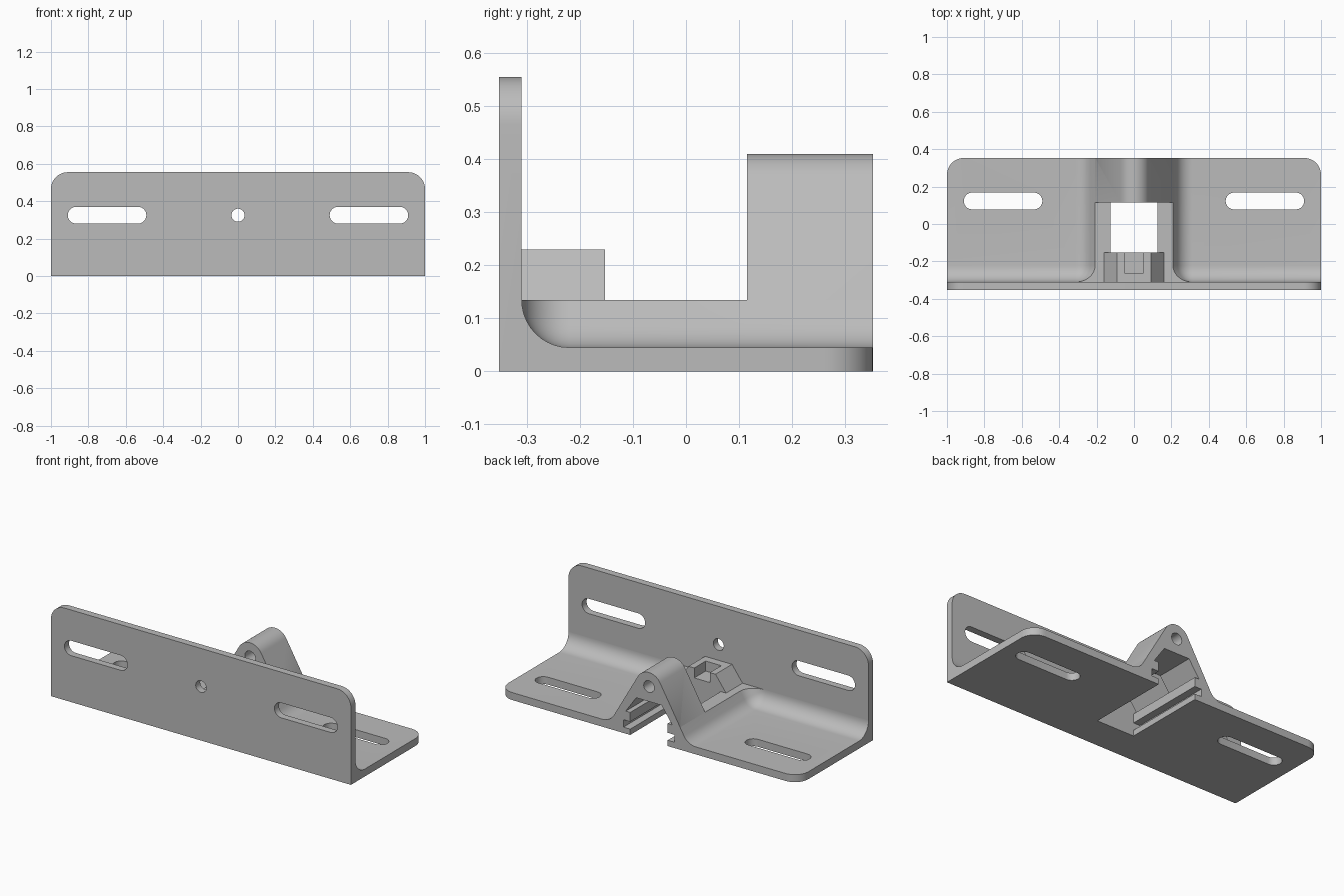
import bpy, bmesh, math
from mathutils import Vector

cube = bpy.data.objects.get("Cube")
if cube:
    bpy.data.objects.remove(cube, do_unlink=True)

# Main dimensions
FRONT, WALL, BACK = -0.353, -0.31, 0.353   # front plate faces and rear edge
FLOOR, RIM, TOP = 0.045, 0.135, 0.555      # base top, rim height, plate top
FILLET, HOLE_Z, ARCH_R = 0.09, 0.325, 0.085
SLOPE = math.radians(30)                   # tilt of the arch flank normal


def flank_x(z):
    """Half width of the sloping arch flank at height z."""
    return (ARCH_R - (z - HOLE_Z) * math.sin(SLOPE)) / math.cos(SLOPE)


def arc(cx, cy, r, a0, a1, n):
    return [(cx + r * math.cos(math.radians(a0 + (a1 - a0) * i / n)),
             cy + r * math.sin(math.radians(a0 + (a1 - a0) * i / n))) for i in range(n + 1)]


def prism(name, pts, axis, lo, hi, bevel_rule=None, radius=FILLET):
    """Extrude a 2D outline along an axis, optionally rounding chosen edges."""
    place = {"x": lambda p, t: (t, p[0], p[1]),
             "y": lambda p, t: (p[0], t, p[1]),
             "z": lambda p, t: (p[0], p[1], t)}[axis]
    bm = bmesh.new()
    face = bm.faces.new([bm.verts.new(place(p, lo)) for p in pts])
    ext = bmesh.ops.extrude_face_region(bm, geom=[face])
    shift = Vector(place((0, 0), hi - lo))
    bmesh.ops.translate(bm, vec=shift,
                        verts=[v for v in ext["geom"] if isinstance(v, bmesh.types.BMVert)])
    bmesh.ops.recalc_face_normals(bm, faces=bm.faces)
    if bevel_rule:
        edges = [e for e in bm.edges if bevel_rule(e.verts[0].co, e.verts[1].co)]
        bmesh.ops.bevel(bm, geom=edges, offset=radius, offset_type="OFFSET",
                        segments=10, profile=0.5, affect="EDGES", clamp_overlap=False)
        bmesh.ops.remove_doubles(bm, verts=bm.verts, dist=1e-5)
        bmesh.ops.recalc_face_normals(bm, faces=bm.faces)
    mesh = bpy.data.meshes.new(name)
    bm.to_mesh(mesh)
    bm.free()
    ob = bpy.data.objects.new(name, mesh)
    bpy.context.collection.objects.link(ob)
    return ob


def combine(target, tool, operation):
    """Apply a boolean and delete the tool object."""
    mod = target.modifiers.new("combine", "BOOLEAN")
    mod.operation, mod.solver, mod.object = operation, "EXACT", tool
    bpy.ops.object.select_all(action="DESELECT")
    bpy.context.view_layer.objects.active = target
    target.select_set(True)
    bpy.ops.object.modifier_apply(modifier=mod.name)
    bpy.data.objects.remove(tool, do_unlink=True)


def outer_corner(a, b):
    """Upper plate corners and rear base corners."""
    same_end = abs(a.x - b.x) < 1e-4
    upper = min(a.z, b.z) > TOP - 1e-3
    rear = min(a.y, b.y) > BACK - 1e-3
    return same_end and (upper or rear)


# L-shaped body, thick enough to carve the filleted floor from
bracket = prism("bracket", [(FRONT, 0), (BACK, 0), (BACK, RIM), (WALL, RIM), (WALL, TOP), (FRONT, TOP)],
                "x", -1, 1, outer_corner)

# Floor recesses on both sides, with rounded inner edges
cx = flank_x(FLOOR) + FILLET * math.tan(math.radians(30))
for s in (1, -1):
    outline = [(1.3, 0.3), (flank_x(0.3), 0.3)]
    outline += arc(cx, FLOOR + FILLET, FILLET, 210, 270, 8) + [(1.3, FLOOR)]
    outline = [(s * x, z) for x, z in outline]

    def wall_edge(a, b):
        on_wall = max(a.y, b.y) < WALL + 1e-4
        outside = min(abs(a.x), abs(b.x)) > 1.29 or min(a.z, b.z) > 0.29
        return on_wall and not outside

    combine(bracket, prism("recess_cutter", outline, "y", WALL, 0.6, wall_edge, 0.0895), "DIFFERENCE")

# Rounded arch at the back
w = flank_x(RIM)
arch = [(-w, 0.12), (w, 0.12), (w, RIM)] + arc(0, HOLE_Z, ARCH_R, 30, 150, 20) + [(-w, RIM)]
combine(bracket, prism("arch", arch, "y", 0.115, BACK), "UNION")

# Tapered nut holder against the plate
holder = [(-0.12, 0.1), (0.12, 0.1), (0.16, RIM), (0.09, 0.23), (-0.09, 0.23), (-0.16, RIM)]
combine(bracket, prism("nut_holder", holder, "y", WALL - 0.01, -0.153), "UNION")
pocket = [(-0.052, 0.17), (0.052, 0.17), (0.052, 0.3), (-0.052, 0.3)]
combine(bracket, prism("nut_pocket_cutter", pocket, "y", -0.262, -0.1), "DIFFERENCE")

# Stepped channel with side grooves, open at the back
half = [(0.125, -0.1), (0.125, 0.035), (0.17, 0.035), (0.17, 0.08),
        (0.125, 0.08), (0.125, RIM + 0.0005), (0.155, RIM + 0.0005), (0.085, 0.235)]
channel = half + [(-x, z) for x, z in reversed(half)]
combine(bracket, prism("channel_cutter", channel, "y", -0.153, 0.5), "DIFFERENCE")


# Long mounting slots in the plate and the base
def slot(x, v):
    return arc(x + 0.165, v, 0.045, -90, 90, 14) + arc(x - 0.165, v, 0.045, 90, 270, 14)


for s in (1, -1):
    combine(bracket, prism("plate_slot_cutter", slot(s * 0.7, HOLE_Z), "y", -0.5, -0.2), "DIFFERENCE")
    combine(bracket, prism("base_slot_cutter", slot(s * 0.7, 0.123), "z", -0.1, 0.2), "DIFFERENCE")

# Screw hole through plate and arch
combine(bracket, prism("hole_cutter", arc(0, HOLE_Z, 0.035, 0, 348.75, 31), "y", -0.5, 0.5), "DIFFERENCE")

# Single grey finish
grey = bpy.data.materials.new("plain_grey")
grey.use_nodes = True
colour = (0.5, 0.5, 0.5, 1)
grey.diffuse_color = colour
grey.node_tree.nodes["Principled BSDF"].inputs["Base Color"].default_value = colour
bracket.data.materials.clear()
bracket.data.materials.append(grey)
for p in bracket.data.polygons:
    p.material_index = 0

bpy.ops.object.select_all(action="DESELECT")
bpy.context.view_layer.objects.active = bracket
bracket.select_set(True)
bpy.ops.object.shade_smooth_by_angle(angle=math.radians(30))
